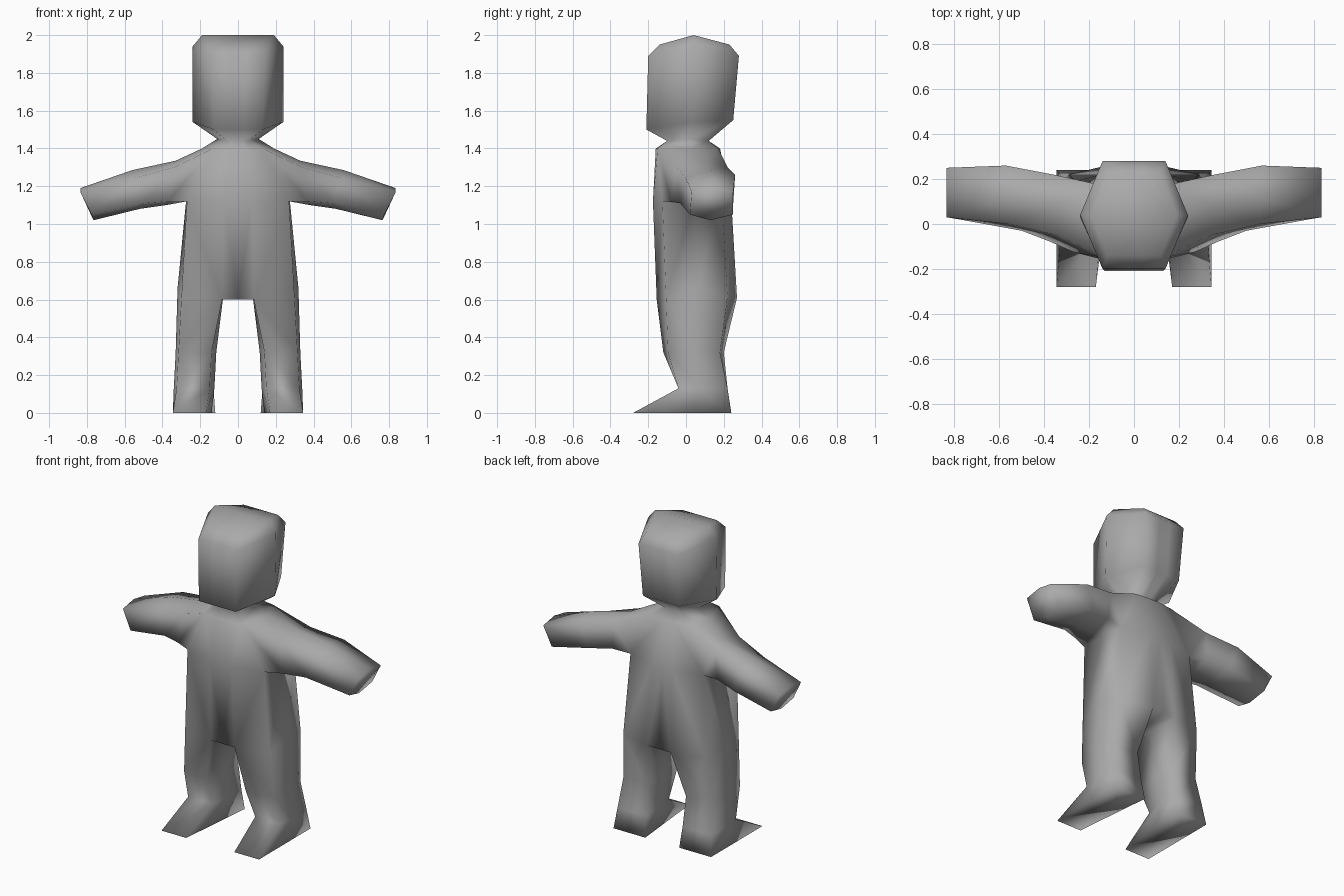
import bpy
import bmesh

default_cube = bpy.data.objects.get("Cube")
if default_cube:
    bpy.data.objects.remove(default_cube, do_unlink=True)

# One flat clay colour
CLAY = (0.4, 0.4, 0.4, 1.0)
material = bpy.data.materials.new("grey_clay")
material.use_nodes = True
material.diffuse_color = CLAY
material.node_tree.nodes["Principled BSDF"].inputs["Base Color"].default_value = CLAY

bm = bmesh.new()
INNER = 0.28  # width of the central panel relative to the front corner


def half_ring(front, side, back, bulge):
    """Left half of a trunk section; bulge pushes the central panels outward."""
    points = []
    for factor, push in ((0, bulge), (INNER, bulge), (1, 0)):
        points.append((front[0] * factor, front[1] - push, front[2]))
    points.append(side)
    for factor, push in ((1, 0), (INNER, bulge), (0, bulge)):
        points.append((back[0] * factor, back[1] + push, back[2]))
    return [bm.verts.new(p) for p in points]


def bridge(lower, upper, closed=False, skip=()):
    """Join two matching sections with quads, leaving out any skipped panels."""
    count = len(lower)
    for i in range(count if closed else count - 1):
        if i not in skip:
            j = (i + 1) % count
            bm.faces.new((lower[i], lower[j], upper[j], upper[i]))


def limb(start, sections):
    """Extend a tube from an existing loop and close its end."""
    previous = start
    for section in sections:
        current = [bm.verts.new(p) for p in section]
        bridge(previous, current, closed=True)
        previous = current
    bm.faces.new(previous)


# Trunk and head: front corner, side corner, back corner, bulge for each level
trunk_sections = [
    ((0.30, -0.105, 0.60), (0.32, 0.06, 0.66), (0.29, 0.22, 0.61), 0.05),
    ((0.27, -0.125, 1.12), (0.275, 0.04, 1.12), (0.26, 0.19, 1.12), 0.05),
    ((0.13, -0.15, 1.40), (0.19, 0.03, 1.40), (0.13, 0.17, 1.40), 0.01),
    ((0.06, -0.10, 1.44), (0.11, 0.02, 1.45), (0.06, 0.12, 1.44), 0),
]
head_sections = [
    ((0.13, -0.21, 1.50), (0.24, 0.03, 1.54), (0.13, 0.25, 1.55), 0),
    ((0.14, -0.20, 1.89), (0.24, 0.04, 1.94), (0.14, 0.28, 1.89), 0),
    ((0.12, -0.14, 1.95), (0.19, 0.04, 2.00), (0.12, 0.23, 1.95), 0),
]
rings = [half_ring(*section) for section in trunk_sections + head_sections]
hips, chest, shoulders = rings[:3]
for lower, upper in zip(rings, rings[1:]):
    arm_opening = (2, 3) if lower is chest else ()
    bridge(lower, upper, skip=arm_opening)

# Crown: a shallow ridge running from side to side
crown = rings[-1]
ridge_middle = bm.verts.new((0, crown[3].co.y, crown[3].co.z))
bm.faces.new(crown[:4] + [ridge_middle])
bm.faces.new([ridge_middle] + crown[3:])

# Arm: lower front, bottom, lower back, upper back, top, upper front
arm_opening_loop = chest[2:5] + shoulders[4:1:-1]
upper_arm = [
    (0.37, -0.08, 1.12), (0.38, 0.08, 1.10), (0.37, 0.21, 1.13),
    (0.36, 0.22, 1.30), (0.33, 0.09, 1.335), (0.34, -0.05, 1.30),
]
elbow = [
    (0.50, -0.03, 1.11), (0.52, 0.11, 1.08), (0.52, 0.25, 1.11),
    (0.57, 0.26, 1.26), (0.56, 0.12, 1.285), (0.56, 0.00, 1.24),
]
wrist = [
    (0.775, 0.02, 1.05), (0.765, 0.13, 1.02), (0.775, 0.25, 1.05),
    (0.835, 0.25, 1.17), (0.835, 0.14, 1.19), (0.835, 0.03, 1.17),
]
limb(arm_opening_loop, [upper_arm, elbow, wrist])

# Crotch: flat panel between the legs
crotch_middle = bm.verts.new((0, 0.06, 0.60))
inner_thigh = bm.verts.new((0.08, 0.06, 0.60))
bm.faces.new((hips[0], hips[1], inner_thigh, crotch_middle))
bm.faces.new((crotch_middle, inner_thigh, hips[5], hips[6]))


def leg_section(z, outline):
    return [(x, y, z) for x, y in outline]


# Leg: inner front, outer front, outside, outer back, inner back, inside
knee = leg_section(0.32, [(0.14, -0.12), (0.315, -0.095), (0.33, 0.04),
                          (0.315, 0.18), (0.14, 0.20), (0.115, 0.04)])
ankle = leg_section(0.13, [(0.15, -0.04), (0.325, -0.04), (0.34, 0.06),
                           (0.33, 0.22), (0.13, 0.22), (0.125, 0.08)])
sole = leg_section(0, [(0.17, -0.28), (0.345, -0.28), (0.345, 0.04),
                       (0.345, 0.24), (0.12, 0.24), (0.14, 0.04)])
limb(hips[1:6] + [inner_thigh], [knee, ankle, sole])

# Finish the left half as a smooth skin, then mirror it
bmesh.ops.recalc_face_normals(bm, faces=bm.faces)
for face in bm.faces:
    face.smooth = True
mesh = bpy.data.meshes.new("body")
bm.to_mesh(mesh)
bm.free()
mesh.materials.append(material)
body = bpy.data.objects.new("body", mesh)
bpy.context.collection.objects.link(body)
mirror = body.modifiers.new("mirror_right_half", "MIRROR")
mirror.use_clip = True
mirror.merge_threshold = 0.001
